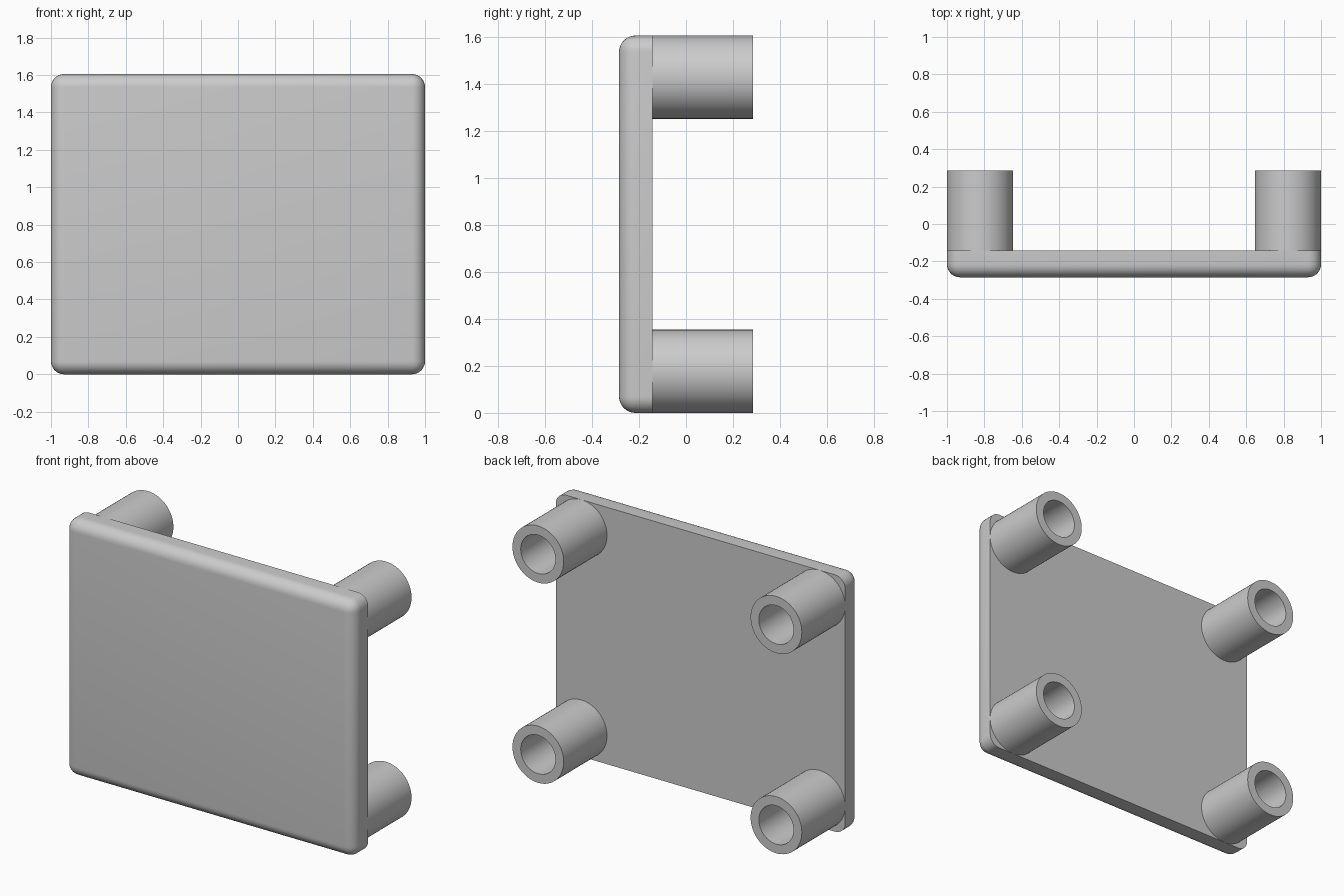
import bpy, bmesh, math
from mathutils import Matrix, Vector

cube = bpy.data.objects.get("Cube")
if cube:
    bpy.data.objects.remove(cube, do_unlink=True)

HEIGHT = 1.605
FRONT, PLATE_BACK, POST_END = -0.285, -0.143, 0.285
ROUND = 0.07
OUTER, INNER = 0.177, 0.12

grey = bpy.data.materials.new("plain grey")
grey.use_nodes = True
grey.diffuse_color = (0.6, 0.6, 0.6, 1)
grey.node_tree.nodes["Principled BSDF"].inputs["Base Color"].default_value = (0.6, 0.6, 0.6, 1)


def finish(name, bm):
    bmesh.ops.recalc_face_normals(bm, faces=bm.faces)
    mesh = bpy.data.meshes.new(name)
    bm.to_mesh(mesh)
    bm.free()
    mesh.materials.append(grey)
    obj = bpy.data.objects.new(name, mesh)
    bpy.context.collection.objects.link(obj)
    bpy.ops.object.select_all(action='DESELECT')
    obj.select_set(True)
    bpy.context.view_layer.objects.active = obj
    bpy.ops.object.shade_smooth_by_angle(angle=math.radians(35))
    return obj


# Front plate: every edge is rounded except the rim of the flat back
bm = bmesh.new()
thickness = PLATE_BACK - FRONT
centre = Vector((0, (FRONT + PLATE_BACK) / 2, HEIGHT / 2))
bmesh.ops.create_cube(bm, size=1, matrix=Matrix.Translation(centre)
                      @ Matrix.Diagonal((2, thickness, HEIGHT, 1)))
edges = [e for e in bm.edges if any(v.co.y < centre.y for v in e.verts)]
bmesh.ops.bevel(bm, geom=edges, offset=ROUND, segments=8, profile=0.5, affect='EDGES')
finish("front_plate", bm)


# Hollow posts: a tube wall turned around the y axis, open to the plate
def post(name, x, z):
    bm = bmesh.new()
    axis = Vector((x, 0, z))
    profile = [(INNER, PLATE_BACK), (INNER, POST_END), (OUTER, POST_END), (OUTER, PLATE_BACK)]
    verts = [bm.verts.new((x + r, y, z)) for r, y in profile]
    wall = [bm.edges.new(pair) for pair in zip(verts, verts[1:])]
    bmesh.ops.spin(bm, geom=verts + wall, cent=axis, axis=(0, 1, 0),
                   angle=math.tau, steps=64, use_merge=True)
    bmesh.ops.remove_doubles(bm, verts=bm.verts, dist=0.0001)
    finish(name, bm)


for side, x in (("left", 1 - OUTER), ("right", OUTER - 1)):
    for level, z in (("lower", OUTER), ("upper", HEIGHT - OUTER)):
        post(f"{level}_{side}_post", x, z)
